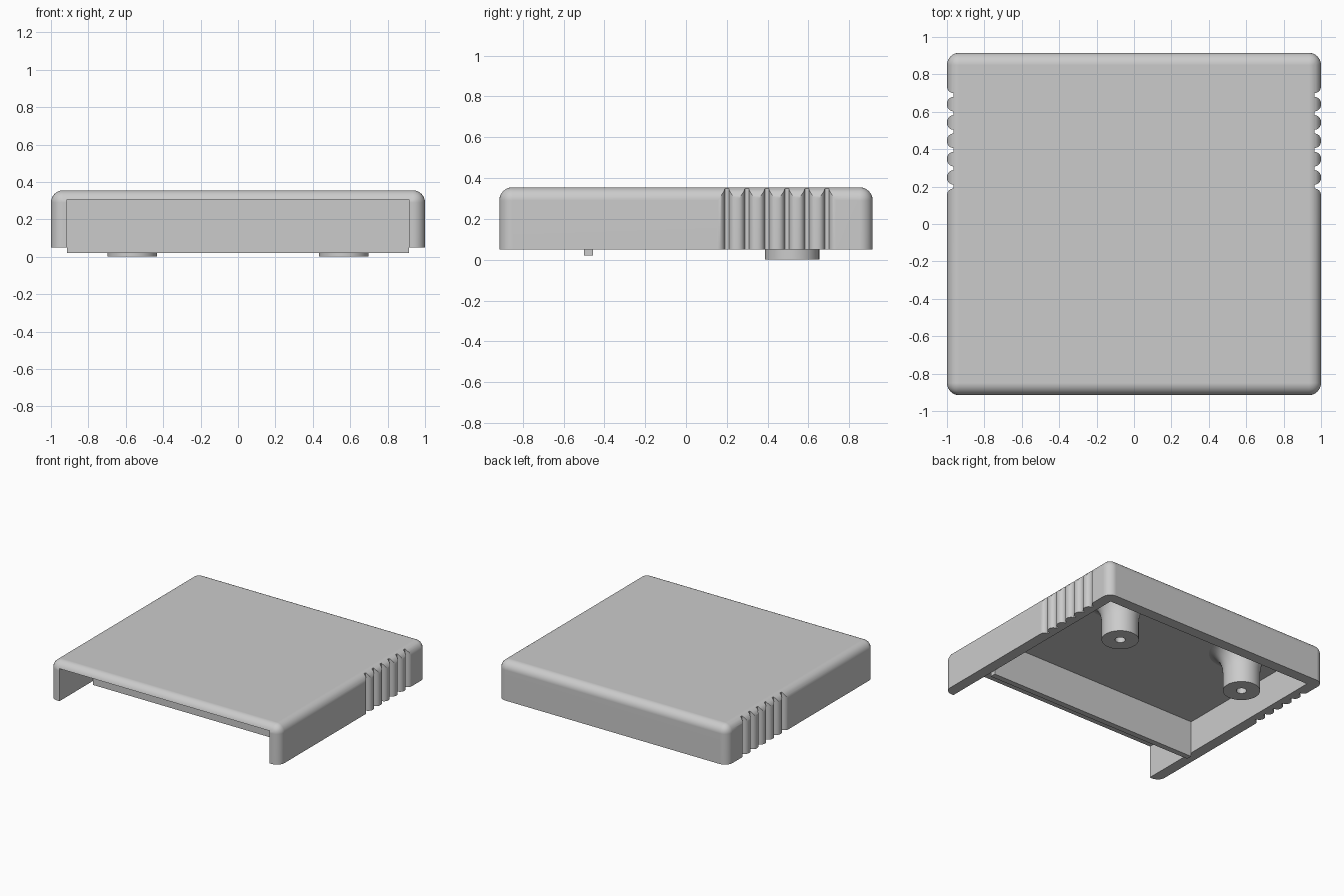
import bpy, bmesh, math
from mathutils import Matrix, Vector

if "Cube" in bpy.data.objects:
    bpy.data.objects.remove(bpy.data.objects["Cube"], do_unlink=True)

grey = bpy.data.materials.new("plastic_grey")
grey.use_nodes = True
GREY = (0.6, 0.6, 0.6, 1)
grey.diffuse_color = GREY
grey.node_tree.nodes["Principled BSDF"].inputs["Base Color"].default_value = GREY

W, D, BOTTOM, TOP = 1.0, 0.915, 0.05, 0.355   # half width, half depth, heights
INNER, CEILING, ROUND = 0.915, 0.305, 0.065


def finish(name, bm):
    bmesh.ops.recalc_face_normals(bm, faces=bm.faces)
    mesh = bpy.data.meshes.new(name)
    bm.to_mesh(mesh)
    bm.free()
    mesh.materials.append(grey)
    obj = bpy.data.objects.new(name, mesh)
    bpy.context.collection.objects.link(obj)
    return obj


def box(bm, lo, hi):
    lo, hi = Vector(lo), Vector(hi)
    mat = Matrix.Translation((lo + hi) / 2) @ Matrix.Diagonal((*(hi - lo), 1))
    return bmesh.ops.create_cube(bm, size=1, matrix=mat)


def smooth(obj, angle=30):
    bpy.ops.object.select_all(action='DESELECT')
    obj.select_set(True)
    bpy.context.view_layer.objects.active = obj
    bpy.ops.object.shade_smooth_by_angle(angle=math.radians(angle))
    mod = obj.modifiers.new("flat_normals", 'WEIGHTED_NORMAL')
    mod.keep_sharp = True


# Cover: box rounded on its upright and top edges
bm = bmesh.new()
box(bm, (-W, -D, BOTTOM), (W, D, TOP))
edges = [e for e in bm.edges if max(v.co.z for v in e.verts) > TOP - 0.01]
bmesh.ops.bevel(bm, geom=edges, offset=ROUND, segments=8, profile=0.5, affect='EDGES')
cover = finish("cover", bm)

# Cavity cutter, open to the front and below
bm = bmesh.new()
box(bm, (-INNER, -1.2, -0.2), (INNER, D - 0.085, CEILING))
cutters = [finish("cavity_cutter", bm)]

# Grip groove cutter: narrow valleys between quarter-round ridges on both sides
bm = bmesh.new()
DEPTH, VALLEY = 0.036, 0.01
for side in (-1, 1):
    for i in range(6):
        yc = 0.2 + 0.098 * i
        half = []
        for k in range(9):
            a = math.pi / 2 * k / 8
            half.append((W - DEPTH * (1 - math.sin(a)), VALLEY + DEPTH * (1 - math.cos(a))))
        half.append((W + 0.05, half[-1][1]))
        outline = [(x, yc + y) for x, y in half] + [(x, yc - y) for x, y in reversed(half)]
        face = bm.faces.new([bm.verts.new((side * x, y, -0.1)) for x, y in outline])
        ext = bmesh.ops.extrude_face_region(bm, geom=[face])
        bmesh.ops.translate(bm, vec=(0, 0, 0.6),
                            verts=[v for v in ext["geom"] if isinstance(v, bmesh.types.BMVert)])
cutters.append(finish("grip_cutter", bm))

# Cut the cover and drop the cutters
for cutter in cutters:
    mod = cover.modifiers.new(cutter.name, 'BOOLEAN')
    mod.operation, mod.solver, mod.object = 'DIFFERENCE', 'EXACT', cutter
    cutter.hide_render = True
bpy.context.view_layer.update()
cut = bpy.data.meshes.new_from_object(cover.evaluated_get(bpy.context.evaluated_depsgraph_get()))
cover.modifiers.clear()
cover.data = cut
for cutter in cutters:
    bpy.data.objects.remove(cutter, do_unlink=True)
smooth(cover)

# Cross wall set back behind the front opening
bm = bmesh.new()
box(bm, (-INNER, -0.5, 0.02), (INNER, -0.455, CEILING))
finish("cross_wall", bm)

# Two screw posts flaring into the ceiling, each with a blind hole
profile = [(0, 0.25), (0.037, 0.25), (0.037, 0), (0.133, 0), (0.133, 0.14)]
for k in range(1, 7):
    a = math.pi / 2 * k / 6
    profile.append((0.133 + 0.1 * (1 - math.cos(a)), 0.14 + 0.165 * math.sin(a)))
for side, name in ((-1, "right_screw_post"), (1, "left_screw_post")):
    bm = bmesh.new()
    verts = [bm.verts.new((r, 0, z)) for r, z in profile]
    lines = [bm.edges.new(pair) for pair in zip(verts, verts[1:])]
    bmesh.ops.spin(bm, geom=verts + lines, cent=(0, 0, 0), axis=(0, 0, 1),
                   angle=2 * math.pi, steps=40)
    bmesh.ops.remove_doubles(bm, verts=bm.verts, dist=0.0005)
    bmesh.ops.holes_fill(bm, edges=[e for e in bm.edges if e.is_boundary], sides=0)
    post = finish(name, bm)
    post.location = (side * 0.565, 0.52, 0)
    smooth(post)
